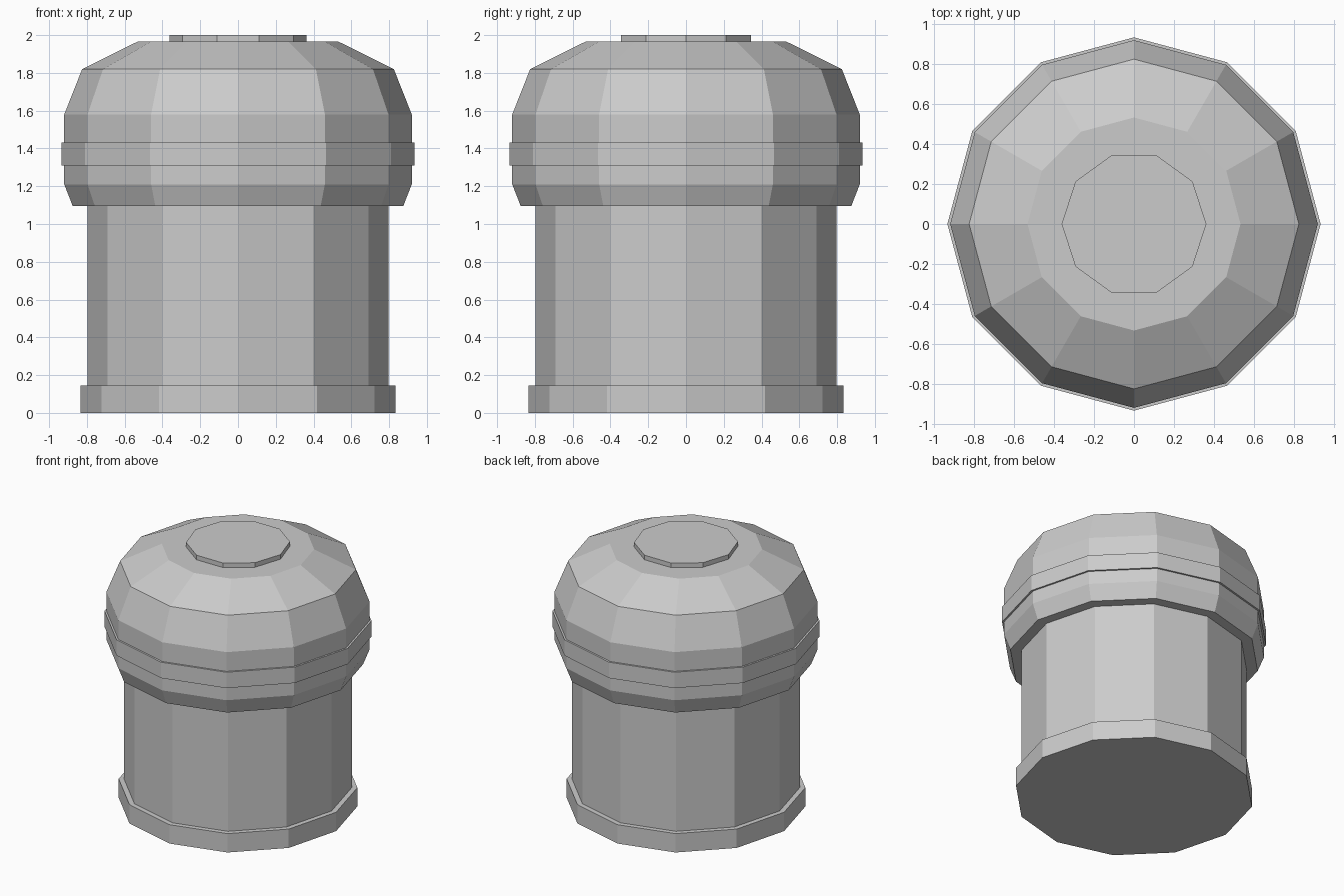
import bpy, bmesh
from math import cos, sin, tau

if "Cube" in bpy.data.objects:
    bpy.data.objects.remove(bpy.data.objects["Cube"])


def turned(name, profile, sides):
    """Closed, flat-faced solid turned from (radius, height) points."""
    bm = bmesh.new()
    rings = [[bm.verts.new((r * cos(tau * i / sides), r * sin(tau * i / sides), z))
              for i in range(sides)] for r, z in profile]
    for low, high in zip(rings, rings[1:]):
        for i in range(sides):
            j = (i + 1) % sides
            bm.faces.new((low[i], low[j], high[j], high[i]))
    bm.faces.new(rings[0][::-1])
    bm.faces.new(rings[-1])
    mesh = bpy.data.meshes.new(name)
    bm.to_mesh(mesh)
    bm.free()
    obj = bpy.data.objects.new(name, mesh)
    bpy.context.collection.objects.link(obj)
    return obj


# Foot and straight body
turned("base_rim", [(0.835, 0), (0.835, 0.145)], 12)
turned("body", [(0.797, 0.145), (0.797, 1.095)], 12)

# Domed lid with its raised band
turned("domed_lid", [(0.875, 1.095), (0.92, 1.21), (0.92, 1.58),
                     (0.825, 1.82), (0.533, 1.965)], 12)
turned("lid_band", [(0.934, 1.31), (0.934, 1.432)], 12)

# Ten-sided button on top
turned("top_button", [(0.362, 1.965), (0.362, 2.0)], 10)
